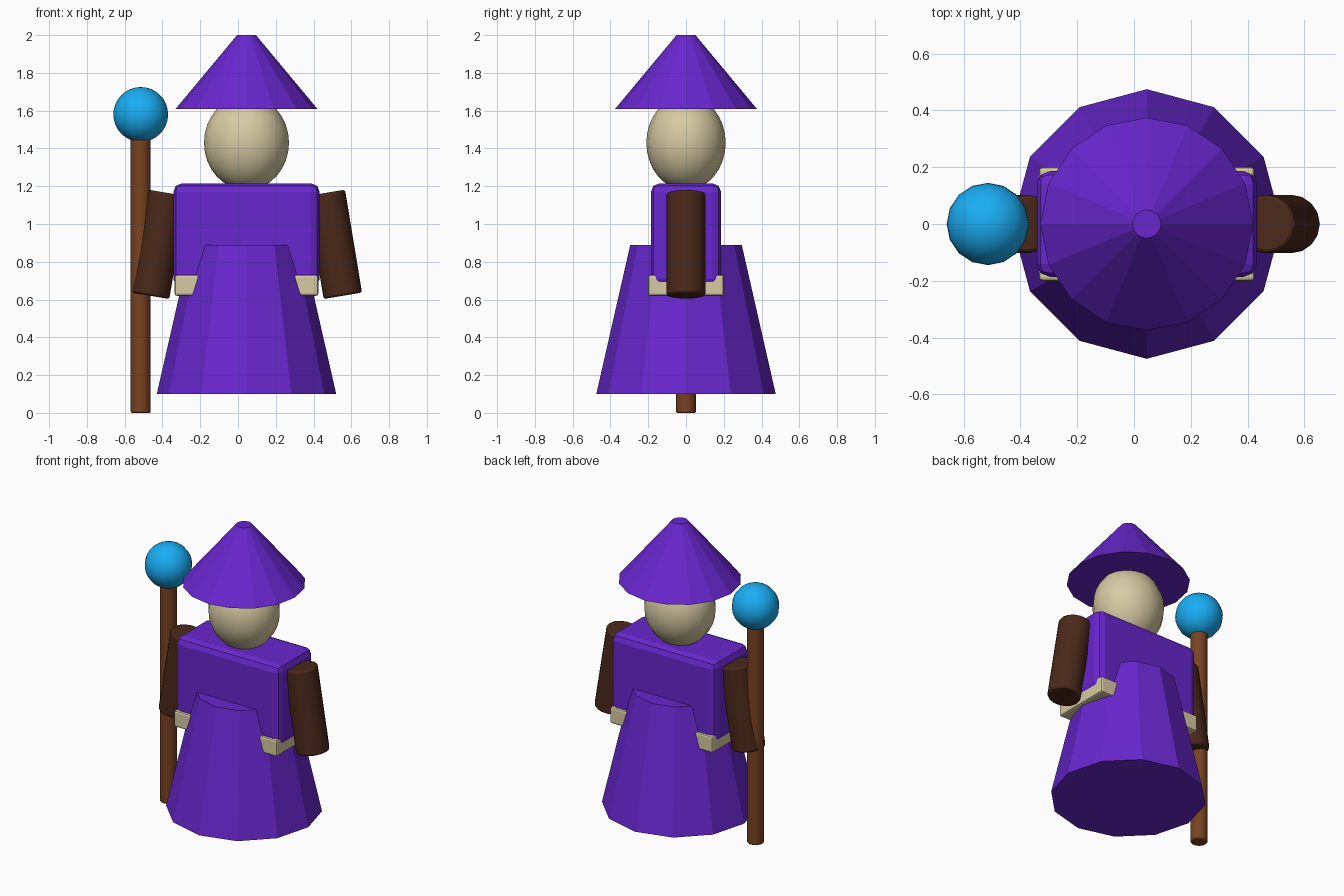
import bpy
from math import radians
from mathutils import Vector

if "Cube" in bpy.data.objects:
    bpy.data.objects.remove(bpy.data.objects["Cube"], do_unlink=True)

CX = 0.045  # body axis


def material(name, r, g, b):
    mat = bpy.data.materials.new(name)
    mat.use_nodes = True
    mat.diffuse_color = (r, g, b, 1)
    mat.node_tree.nodes["Principled BSDF"].inputs["Base Color"].default_value = (r, g, b, 1)
    return mat


purple = material("purple_cloth", 0.14, 0.02, 0.62)
skin = material("pale_skin", 0.68, 0.59, 0.36)
sleeve = material("dark_brown", 0.07, 0.022, 0.01)
wood = material("wood_brown", 0.19, 0.055, 0.015)
blue = material("bright_blue", 0.01, 0.42, 0.9)


def finish(name, mat, bevel=0, segments=2, smooth=False):
    obj = bpy.context.object
    obj.name = name
    obj.data.materials.append(mat)
    bpy.ops.object.transform_apply(location=False, rotation=False, scale=True)
    if smooth:
        bpy.ops.object.shade_smooth_by_angle(angle=radians(35))
    if bevel:
        mod = obj.modifiers.new("soft_edges", "BEVEL")
        mod.width = bevel
        mod.segments = segments
        mod.limit_method = "ANGLE"
        mod.angle_limit = radians(40)
    return obj


def cone(name, sides, r_low, r_high, z_low, z_high):
    bpy.ops.mesh.primitive_cone_add(vertices=sides, radius1=r_low, radius2=r_high,
                                    depth=z_high - z_low,
                                    location=(CX, 0, (z_low + z_high) / 2))
    finish(name, purple)


def box(name, mat, size, z, bevel):
    bpy.ops.mesh.primitive_cube_add(size=1, location=(CX, 0, z))
    bpy.context.object.scale = size
    finish(name, mat, bevel)


def rod(name, mat, start, end, radius, bevel):
    start, end = Vector(start), Vector(end)
    axis = end - start
    bpy.ops.mesh.primitive_cylinder_add(vertices=16, radius=radius, depth=axis.length,
                                        location=(start + end) / 2,
                                        rotation=axis.to_track_quat("Z", "Y").to_euler())
    finish(name, mat, bevel, smooth=True)


def ball(name, mat, center, radii):
    bpy.ops.mesh.primitive_uv_sphere_add(segments=16, ring_count=16, radius=1, location=center)
    bpy.context.object.scale = radii
    finish(name, mat, smooth=True)


# Robe and hat
cone("robe_skirt", 12, 0.475, 0.295, 0.10, 0.89)
cone("hat", 16, 0.375, 0.05, 1.61, 2.0)

# Upper body and belt
box("torso", purple, (0.775, 0.372, 0.55), 0.94, 0.045)
box("belt", skin, (0.76, 0.40, 0.11), 0.675, 0.012)

# Head
ball("head", skin, (CX, 0, 1.43), (0.225, 0.21, 0.25))

# Arms, mirrored about the body axis
for side, name in ((1, "left_arm"), (-1, "right_arm")):
    rod(name, sleeve, (CX + side * 0.51, 0, 0.62), (CX + side * 0.42, 0, 1.165), 0.103, 0.012)

# Staff with orb
rod("staff", wood, (-0.515, 0, 0), (-0.515, 0, 1.5), 0.053, 0.008)
ball("staff_orb", blue, (-0.515, 0, 1.58), (0.145, 0.145, 0.145))
